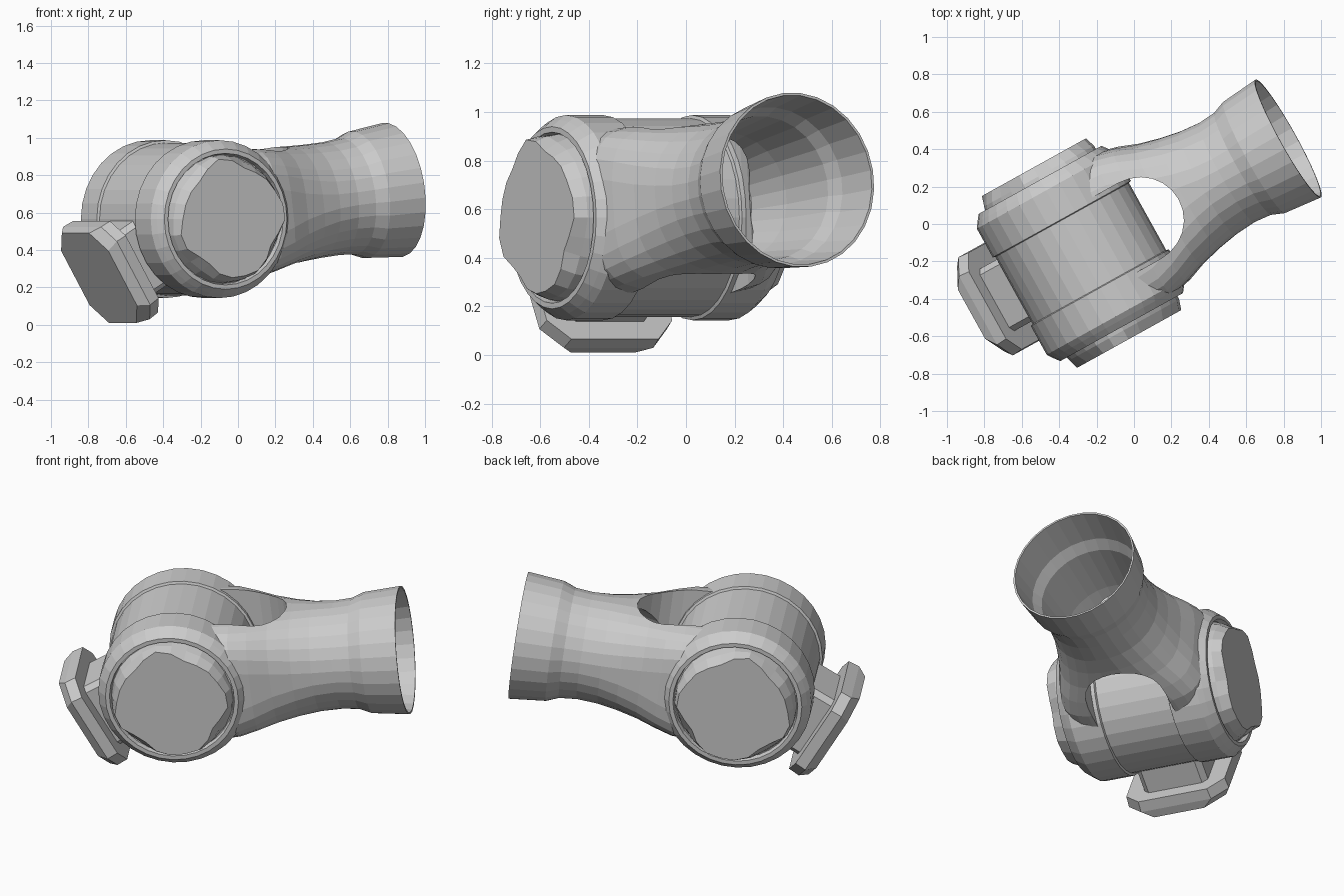
import bpy, bmesh, math
from math import sin, cos, pi, radians
from mathutils import Matrix, Vector

if "Cube" in bpy.data.objects:
    bpy.data.objects.remove(bpy.data.objects["Cube"])

# Hinge frame: x runs along the arm, y along the barrel axis
HINGE = Matrix.Rotation(radians(29), 4, 'Z') @ Matrix.Translation((-0.325, 0, 0.565))
ARM = HINGE @ Matrix.Rotation(radians(-7), 4, 'Y')
MOUNT = HINGE @ Matrix.Rotation(radians(-31), 4, 'Y')   # -x points at the plate


def loft(name, rings, matrix):
    """Closed solid skinned through equal-length rings of points."""
    bm = bmesh.new()
    rows = [[bm.verts.new(p) for p in ring] for ring in rings]
    n = len(rows[0])
    for a, b in zip(rows, rows[1:]):
        for i in range(n):
            j = (i + 1) % n
            bm.faces.new((a[i], a[j], b[j], b[i]))
    bm.faces.new(rows[0])
    bm.faces.new(rows[-1])
    bm.transform(matrix)
    bmesh.ops.recalc_face_normals(bm, faces=bm.faces)
    me = bpy.data.meshes.new(name)
    bm.to_mesh(me)
    bm.free()
    ob = bpy.data.objects.new(name, me)
    bpy.context.collection.objects.link(ob)
    return ob


def lathe_rings(profile, n=32):
    """Rings round the y axis from (radius, y) pairs."""
    return [[(r * cos(2 * pi * i / n), y, r * sin(2 * pi * i / n))
             for i in range(n)] for r, y in profile]


def section(s, w, h, e, n=28):
    """Rounded section across the arm; e = 2 is round, larger is boxier."""
    pts = []
    for i in range(n):
        c, d = cos(2 * pi * (i + .5) / n), sin(2 * pi * (i + .5) / n)
        pts.append((s, math.copysign(w * abs(c) ** (2 / e), c),
                    math.copysign(h * abs(d) ** (2 / e), d)))
    return pts


def cut(ob, cutter):
    m = ob.modifiers.new("cut", 'BOOLEAN')
    m.operation, m.object, m.solver = 'DIFFERENCE', cutter, 'EXACT'
    bpy.context.view_layer.objects.active = ob
    bpy.ops.object.modifier_apply(modifier=m.name)
    bpy.data.objects.remove(cutter)


# Barrel with a raised, chamfered ring at each end
half = [(0.408, 0.205), (0.422, 0.21), (0.422, 0.385), (0.402, 0.415),
        (0.375, 0.45), (0.352, 0.45), (0.345, 0.42)]
loft("barrel", lathe_rings([(r, -y) for r, y in reversed(half)] + half), HINGE)

# Lobed end caps
for side, label in ((-1, "front_cap"), (1, "back_cap")):
    rings = []
    for base, wave, y in ((0.345, 0, 0.41), (0.33, 0.01, 0.47), (0.302, 0.02, 0.525)):
        ring = []
        for i in range(24):
            t = 2 * pi * i / 24
            r = base + wave * cos(4 * t - 1.0) + wave * 0.5 * cos(7 * t)
            ring.append((r * cos(t), side * y, r * sin(t)))
        rings.append(ring)
    loft(label, rings, HINGE)

# Fork blending into a round socket
fork = loft("fork_socket", [section(*p) for p in (
    (0.22, 0.43, 0.35, 4.5), (0.34, 0.43, 0.343, 4.2), (0.44, 0.405, 0.33, 3.6),
    (0.55, 0.365, 0.318, 2.9), (0.67, 0.335, 0.31, 2.4), (0.78, 0.315, 0.306, 2.1),
    (0.90, 0.305, 0.305, 2), (1.00, 0.314, 0.314, 2), (1.07, 0.342, 0.342, 2),
    (1.277, 0.362, 0.362, 2))], ARM)

# Socket bore
cut(fork, loft("bore_cutter", [section(s, r, r, 2) for s, r in (
    (0.48, 0.225), (0.70, 0.268), (0.90, 0.288), (1.00, 0.298),
    (1.07, 0.327), (1.30, 0.354))], ARM))

# Rounded window between the prongs
outline = [(-0.1, -0.232)] + [
    (0.40 + 0.24 * cos(t), 0.232 * sin(t))
    for t in (pi * (i / 12 - 0.5) for i in range(13))] + [(-0.1, 0.232)]
cut(fork, loft("window_cutter", [[(x, y, z) for x, y in outline]
                                 for z in (-0.6, 0.6)], ARM))

# Mounting plate: octagon with a bevelled outer face, and its neck


def octagon(x, w, h, c):
    q = [(w, h - c), (w - c, h), (c - w, h), (-w, h - c),
         (-w, c - h), (c - w, -h), (w - c, -h), (w, c - h)]
    return [(x, y, z) for y, z in q]


loft("mount_plate", [octagon(-0.495, 0.295, 0.285, 0.09),
                     octagon(-0.56, 0.30, 0.288, 0.09),
                     octagon(-0.612, 0.26, 0.28, 0.11)], MOUNT)
loft("mount_neck", [octagon(-0.30, 0.19, 0.20, 0.03),
                    octagon(-0.50, 0.19, 0.20, 0.03)], MOUNT)
